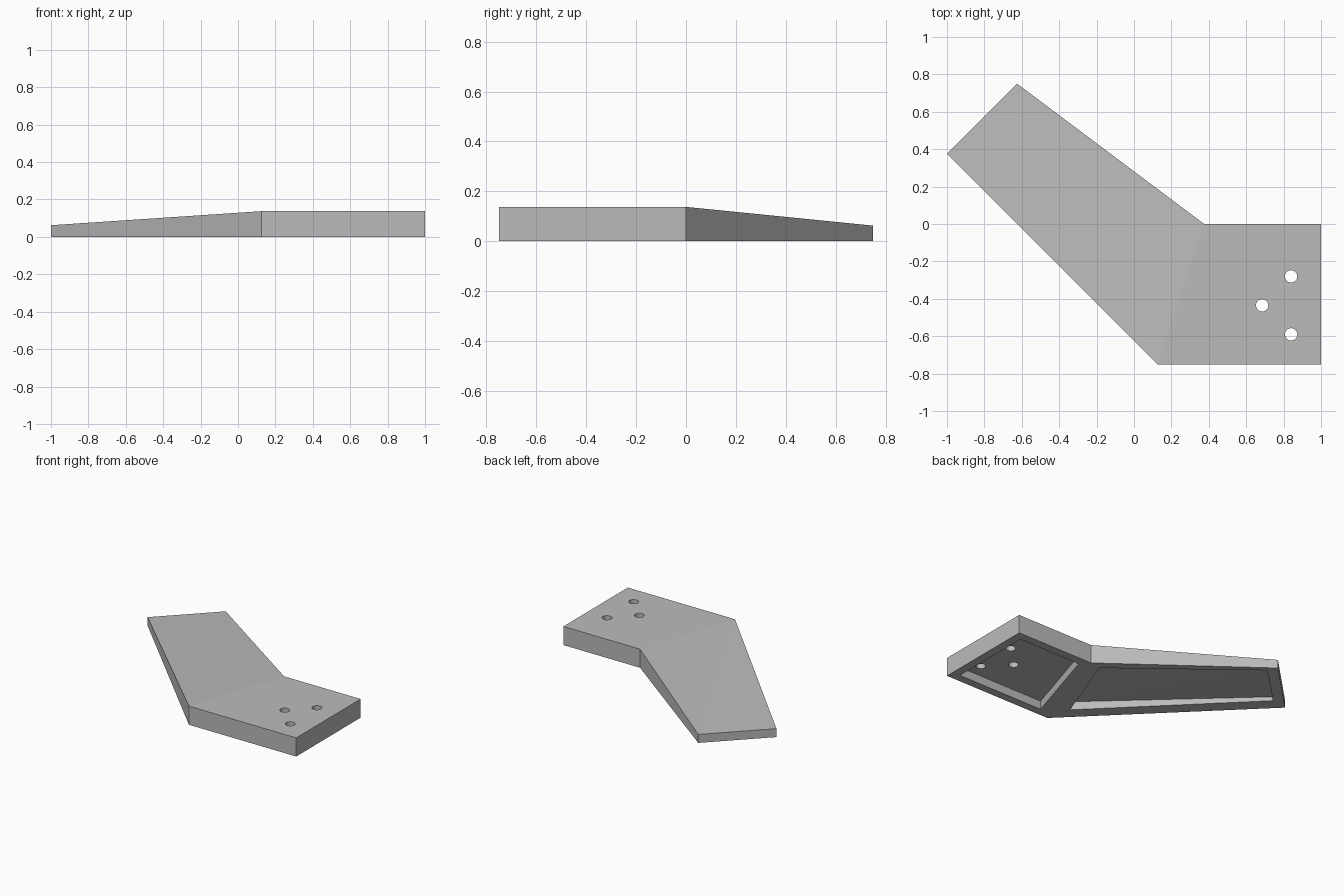
import bpy
import bmesh

cube = bpy.data.objects.get("Cube")
if cube:
    bpy.data.objects.remove(cube, do_unlink=True)

grey = bpy.data.materials.new("plain grey")
grey.use_nodes = True
colour = (0.5, 0.5, 0.5, 1)
grey.diffuse_color = colour
grey.node_tree.nodes["Principled BSDF"].inputs["Base Color"].default_value = colour

ROOT, TIP = 0.1375, 0.0625   # plate thickness at the root and at the tip


def prism(name, outline, base, top_faces):
    """Upright prism whose outline points carry their own top height."""
    bm = bmesh.new()
    low = [bm.verts.new((x, y, base)) for x, y, z in outline]
    high = [bm.verts.new(p) for p in outline]
    bm.faces.new(low[::-1])
    for face in top_faces:
        bm.faces.new([high[i] for i in face])
    for i in range(len(outline)):
        j = (i + 1) % len(outline)
        bm.faces.new((low[i], low[j], high[j], high[i]))
    bmesh.ops.recalc_face_normals(bm, faces=bm.faces)
    mesh = bpy.data.meshes.new(name)
    bm.to_mesh(mesh)
    bm.free()
    mesh.materials.append(grey)
    obj = bpy.data.objects.new(name, mesh)
    bpy.context.collection.objects.link(obj)
    return obj


# Bent plate: level root, arm thinning towards its tip
plate = prism("bent_plate", [
    (0.125, -0.75, ROOT), (1, -0.75, ROOT), (1, 0, ROOT),
    (0.375, 0, ROOT), (-0.625, 0.75, TIP), (-1, 0.375, TIP),
], 0, [(0, 1, 2, 3), (0, 3, 4), (0, 4, 5)])

# Pockets in the underside
quad = [(0, 1, 2), (0, 2, 3)]
cutters = [
    prism("root_pocket_cutter", [
        (0.235, -0.69, 0.0625), (0.9375, -0.69, 0.0625),
        (0.9375, -0.0625, 0.0625), (0.43, -0.0625, 0.0625)], -0.1, [(0, 1, 2, 3)]),
    prism("arm_pocket_cutter", [
        (0.08, -0.57, 0.062), (0.287, -0.015, 0.062),
        (-0.59, 0.68, 0.03), (-0.88, 0.395, 0.03)], -0.1, quad),
]

# Three bolt holes through the root
for x, y in [(0.84, -0.28), (0.685, -0.435), (0.84, -0.59)]:
    bpy.ops.mesh.primitive_cylinder_add(vertices=32, radius=0.033, depth=1,
                                        location=(x, y, 0))
    hole = bpy.context.object
    hole.name = "bolt_hole_cutter"
    hole.data.materials.append(grey)
    cutters.append(hole)

# Cut everything out of the plate
bpy.ops.object.select_all(action="DESELECT")
plate.select_set(True)
bpy.context.view_layer.objects.active = plate
for cutter in cutters:
    mod = plate.modifiers.new(cutter.name, "BOOLEAN")
    mod.operation = "DIFFERENCE"
    mod.solver = "EXACT"
    mod.object = cutter
    bpy.ops.object.modifier_apply(modifier=mod.name)
for cutter in cutters:
    bpy.data.objects.remove(cutter, do_unlink=True)

bpy.ops.object.shade_smooth_by_angle(angle=0.35)
for face in plate.data.polygons:
    if abs(face.normal.z) > 0.5:
        face.use_smooth = False
